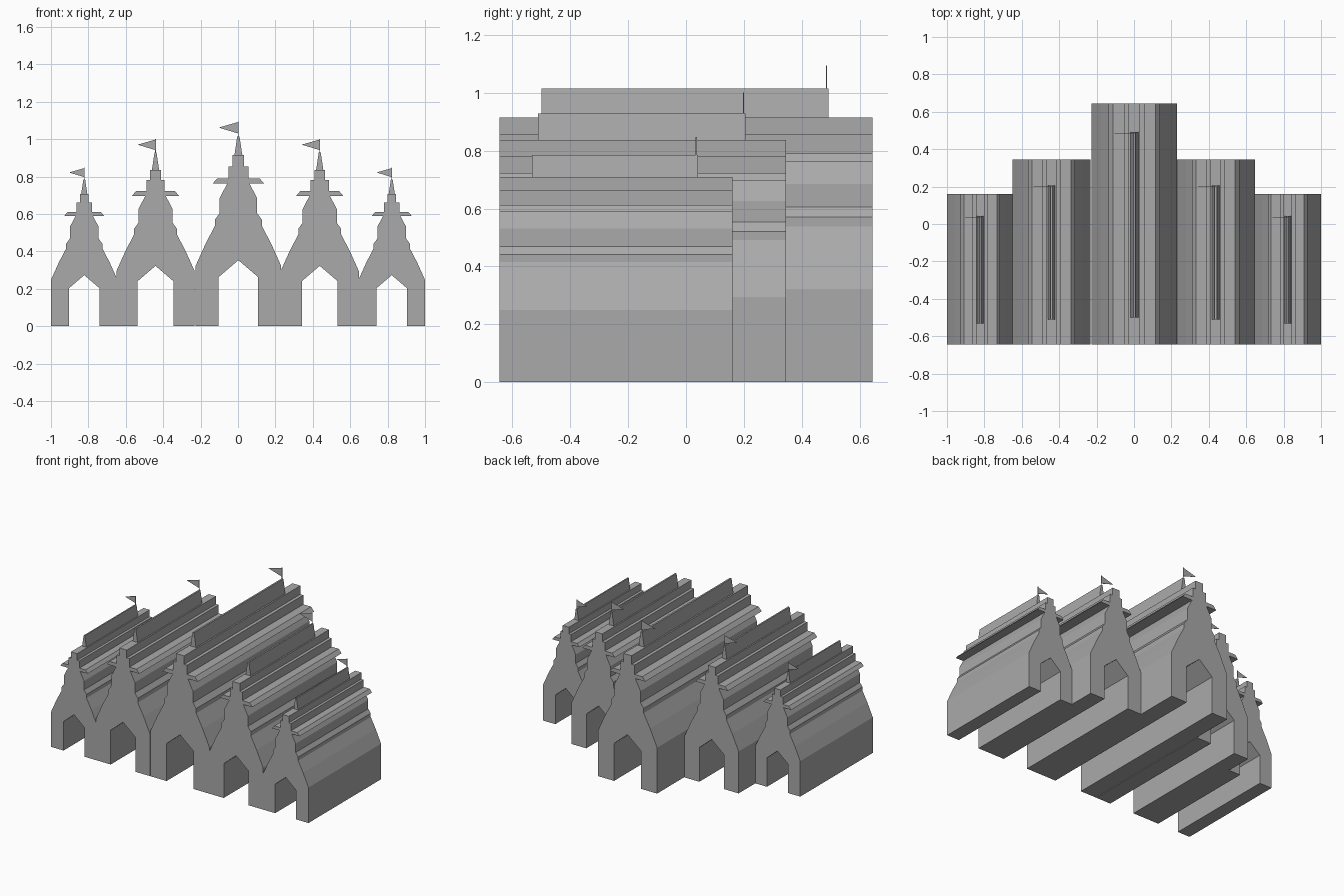
import bpy
import bmesh

cube = bpy.data.objects.get("Cube")
if cube:
    bpy.data.objects.remove(cube, do_unlink=True)

stone = bpy.data.materials.new("stone grey")
stone.use_nodes = True
GREY = (0.4, 0.4, 0.4, 1)
stone.diffuse_color = GREY
stone.node_tree.nodes["Principled BSDF"].inputs["Base Color"].default_value = GREY

FRONT = -0.645


def extrude_profile(name, points, x, y0, y1, scale):
    """Extrude an (x, z) outline from y0 to y1."""
    bm = bmesh.new()
    face = bm.faces.new([bm.verts.new((x + px * scale, y0, pz * scale)) for px, pz in points])
    result = bmesh.ops.extrude_face_region(bm, geom=[face])
    moved = [v for v in result["geom"] if isinstance(v, bmesh.types.BMVert)]
    bmesh.ops.translate(bm, verts=moved, vec=(0, y1 - y0, 0))
    bmesh.ops.recalc_face_normals(bm, faces=bm.faces)
    mesh = bpy.data.meshes.new(name)
    bm.to_mesh(mesh)
    bm.free()
    mesh.materials.append(stone)
    obj = bpy.data.objects.new(name, mesh)
    bpy.context.collection.objects.link(obj)


def mirrored(half):
    """Complete a right-hand outline, skipping points on the centre line."""
    return half + [(-px, pz) for px, pz in reversed(half) if px > 0]


# Outline from the arch peak, round the wall and roof, up to the crown
hall = mirrored([
    (0, 0.353), (0.105, 0.263), (0.105, 0), (0.229, 0), (0.229, 0.322),
    (0.175, 0.442), (0.125, 0.537), (0.125, 0.57), (0.1, 0.605), (0.1, 0.685),
    (0.06, 0.762), (0.138, 0.762), (0.114, 0.79), (0.054, 0.79),
    (0.054, 0.855), (0.031, 0.855), (0.031, 0.915),
])
ridge = mirrored([(0.021, 0.915), (0.006, 1.015)])
pole = mirrored([(0.002, 1.01), (0.002, 1.095)])
pennant = [(0, 1.03), (0, 1.092), (-0.105, 1.062)]

# Name, centre x, scale, back end
towers = [
    ("centre", 0.002, 1.0, 0.645),
    ("inner_left", 0.437, 0.914, 0.345),
    ("inner_right", -0.441, 0.914, 0.345),
    ("outer_left", 0.822, 0.774, 0.16),
    ("outer_right", -0.822, 0.774, 0.16),
]
for name, x, s, back in towers:
    ridge_back = back - 0.153 * s
    flag_y = ridge_back - 0.006
    extrude_profile(name + "_hall", hall, x, FRONT, back, s)
    extrude_profile(name + "_roof_ridge", ridge, x, FRONT + 0.146 * s, ridge_back, s)
    extrude_profile(name + "_flag_pole", pole, x, flag_y - 0.002, flag_y + 0.002, s)
    extrude_profile(name + "_pennant", pennant, x, flag_y - 0.001, flag_y + 0.001, s)
